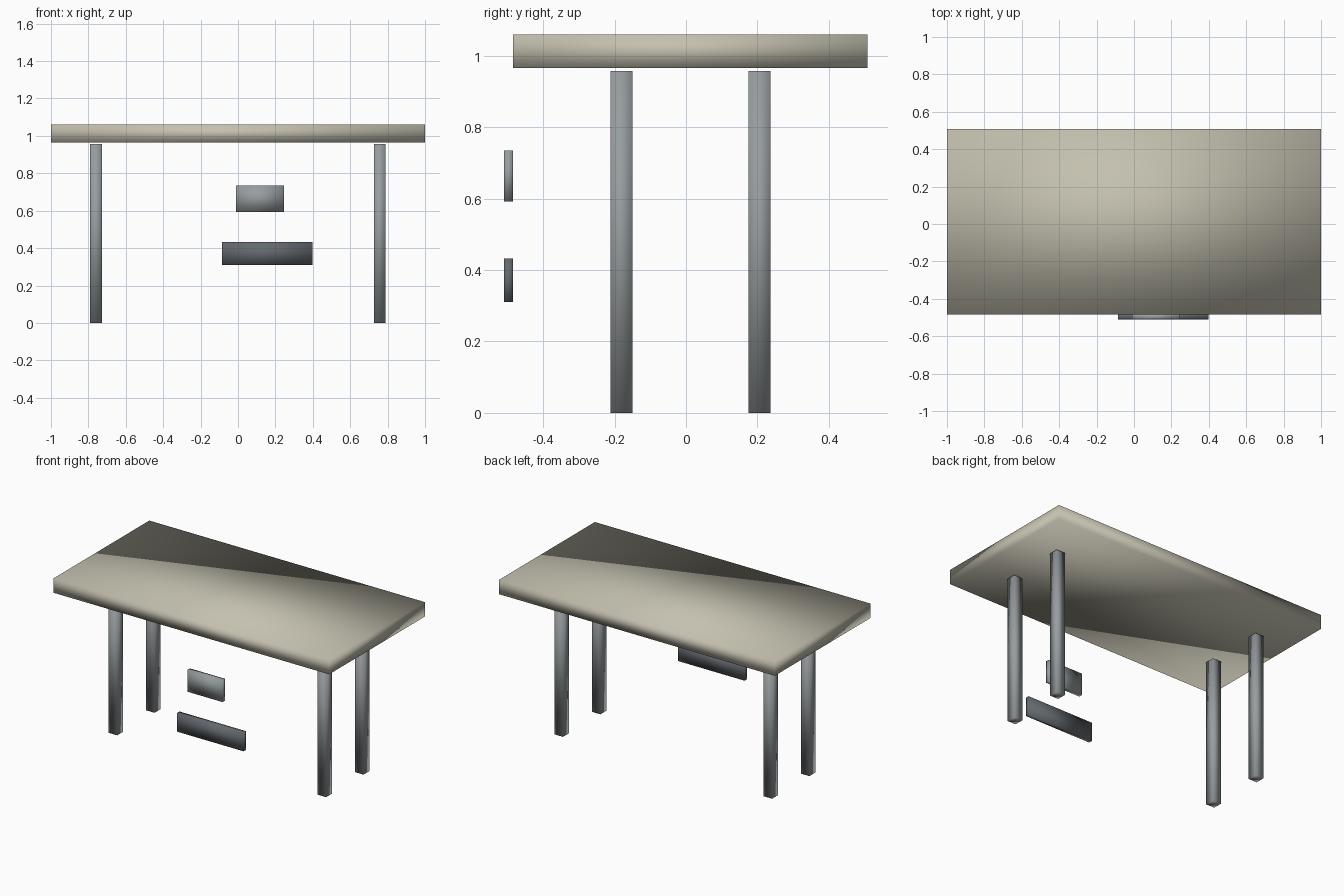
import bpy

if "Cube" in bpy.data.objects:
    bpy.data.objects.remove(bpy.data.objects["Cube"], do_unlink=True)


def material(name, rgb):
    mat = bpy.data.materials.new(name)
    mat.use_nodes = True
    colour = (*rgb, 1.0)
    mat.diffuse_color = colour
    mat.node_tree.nodes["Principled BSDF"].inputs["Base Color"].default_value = colour
    return mat


def box(name, x, y, z, mat):
    """Softly shaded box spanning the given (min, max) ranges."""
    spans = (x, y, z)
    bpy.ops.mesh.primitive_cube_add(size=1, location=[(a + b) / 2 for a, b in spans])
    obj = bpy.context.object
    obj.name = name
    obj.scale = [b - a for a, b in spans]
    bpy.ops.object.transform_apply(location=False, rotation=False, scale=True)
    bpy.ops.object.shade_smooth()
    obj.data.materials.append(mat)
    return obj


beige = material("warm beige", (0.55, 0.53, 0.43))
steel = material("steel grey", (0.31, 0.335, 0.345))
slate = material("dark slate", (0.125, 0.14, 0.155))

# Table top
box("table_top", (-1, 1), (-0.484, 0.509), (0.966, 1.06), beige)

# Four square legs, just short of the top
for side, x in (("right", -0.759), ("left", 0.757)):
    for end, y in (("front", -0.181), ("back", 0.206)):
        box(f"{end}_{side}_leg", (x - 0.031, x + 0.031), (y - 0.031, y + 0.031),
            (0, 0.958), steel)

# Two thin plates floating below the front edge
plate_depth = (-0.51, -0.484)
box("upper_plate", (-0.01, 0.245), plate_depth, (0.592, 0.735), steel)
box("lower_plate", (-0.086, 0.398), plate_depth, (0.31, 0.432), slate)
